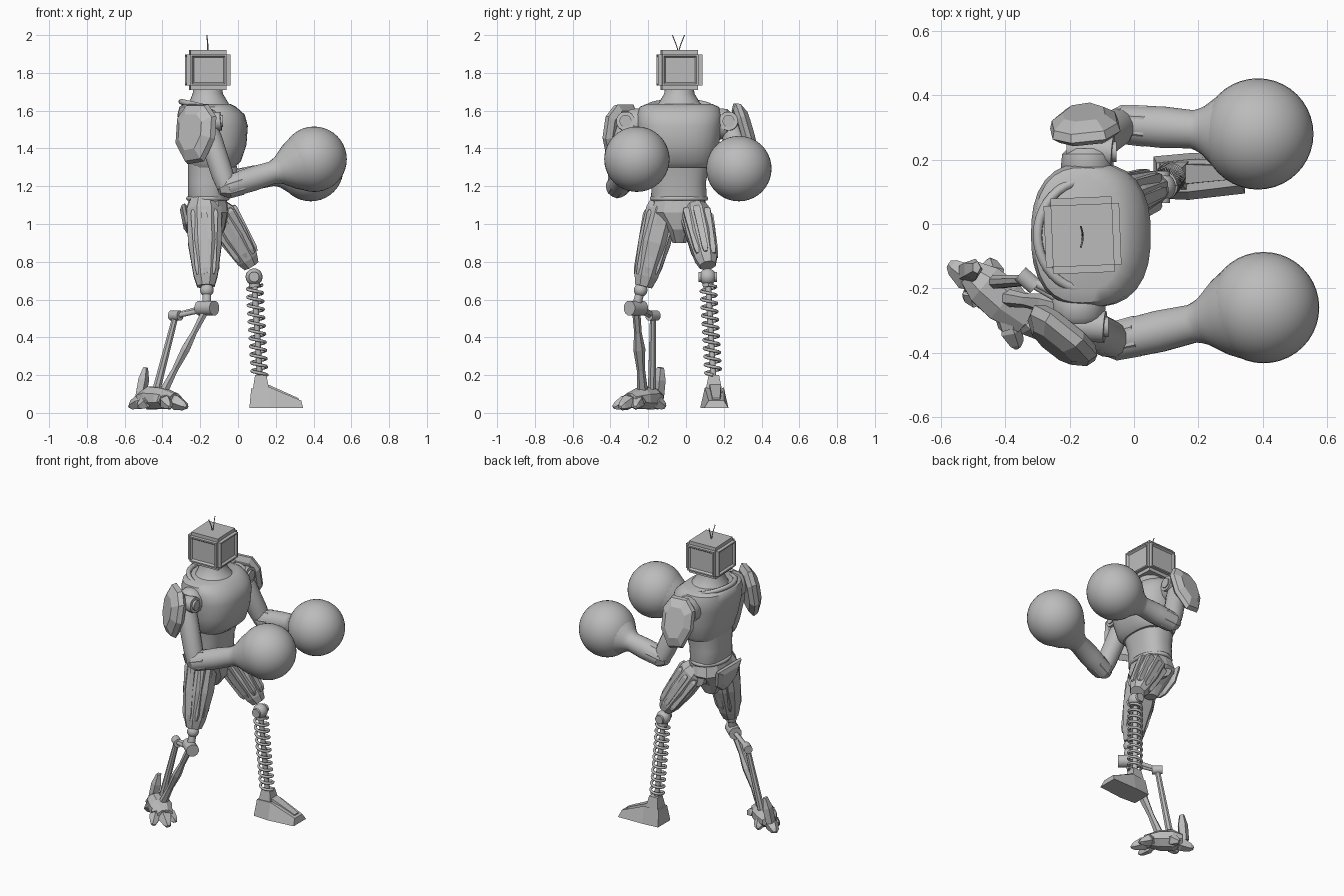
import bpy, bmesh, math
from mathutils import Vector, Matrix

if "Cube" in bpy.data.objects:
    bpy.data.objects.remove(bpy.data.objects["Cube"])

GREY = bpy.data.materials.new("plain_grey")
GREY.use_nodes = True
GREY.diffuse_color = (0.5, 0.5, 0.5, 1)
GREY.node_tree.nodes["Principled BSDF"].inputs["Base Color"].default_value = (0.5, 0.5, 0.5, 1)


def finish(name, bm, smooth=0):
    bmesh.ops.recalc_face_normals(bm, faces=bm.faces)
    me = bpy.data.meshes.new(name)
    bm.to_mesh(me)
    bm.free()
    ob = bpy.data.objects.new(name, me)
    bpy.context.collection.objects.link(ob)
    me.materials.append(GREY)
    if smooth:
        bpy.ops.object.select_all(action='DESELECT')
        ob.select_set(True)
        bpy.context.view_layer.objects.active = ob
        bpy.ops.object.shade_smooth_by_angle(angle=math.radians(smooth))
    return ob


def skin(name, rings, smooth=0):
    """Join rings of points into a capped tube."""
    bm = bmesh.new()
    vr = [[bm.verts.new(p) for p in r] for r in rings]
    n = len(vr[0])
    for a, b in zip(vr, vr[1:]):
        for i in range(n):
            bm.faces.new((a[i], a[(i + 1) % n], b[(i + 1) % n], b[i]))
    bm.faces.new(vr[0])
    bm.faces.new(vr[-1])
    return finish(name, bm, smooth)


def body(name, sections, n=32, power=2.5, smooth=40):
    """Stack rounded-square sections (z, x0, x1, y0, y1)."""
    rings = []
    for z, x0, x1, y0, y1 in sections:
        ring = []
        for i in range(n):
            a = 2 * math.pi * i / n
            c, s = math.cos(a), math.sin(a)
            k = (abs(c) ** power + abs(s) ** power) ** (-1 / power)
            ring.append(((x0 + x1) / 2 + k * c * (x1 - x0) / 2, (y0 + y1) / 2 + k * s * (y1 - y0) / 2, z))
        rings.append(ring)
    return skin(name, rings, smooth)


def limb(name, p, q, profile, n=8, smooth=0):
    """Tube from p to q; profile holds (position, radius across, radius along the side)."""
    p, q = Vector(p), Vector(q)
    d = (q - p).normalized()
    u = d.cross(Vector((0, 1, 0)) if abs(d.y) < 0.9 else Vector((1, 0, 0))).normalized()
    v = d.cross(u)
    rings = []
    for t, a, b in profile:
        c = p.lerp(q, t)
        rings.append([c + u * a * math.cos(2 * math.pi * (i + .5) / n) + v * b * math.sin(2 * math.pi * (i + .5) / n)
                      for i in range(n)])
    return skin(name, rings, smooth)


def rod(name, p, q, r, r2=None, n=12):
    return limb(name, p, q, [(0, r, r), (1, r2 or r, r2 or r)], n, 40)


def ball(name, c, r, seg=20):
    bm = bmesh.new()
    bmesh.ops.create_uvsphere(bm, u_segments=seg, v_segments=seg // 2, radius=r, matrix=Matrix.Translation(c))
    return finish(name, bm, 60)


def wire(name, pts, r, closed=False):
    cu = bpy.data.curves.new(name, 'CURVE')
    cu.dimensions = '3D'
    cu.bevel_depth = r
    cu.bevel_resolution = 1
    sp = cu.splines.new('POLY')
    sp.points.add(len(pts) - 1)
    for k, p in zip(sp.points, pts):
        k.co = (*p, 1)
    sp.use_cyclic_u = closed
    cu.materials.append(GREY)
    ob = bpy.data.objects.new(name, cu)
    bpy.context.collection.objects.link(ob)
    return ob


def plate(name, c, normal, outline, depth):
    """Domed armour plate: rim outline (side, height) with a smaller raised face."""
    nrm = Vector(normal).normalized()
    u = Vector((0, 0, 1)).cross(nrm).normalized()
    v = nrm.cross(u)
    layers = [(0.8, -depth * .4), (1, 0), (0.93, depth * .5), (0.6, depth)]
    return skin(name, [[Vector(c) + (u * a + v * b) * s + nrm * h for a, b in outline] for s, h in layers])


def wedge(name, top, bottom, z0, zs):
    """Solid from a floor outline up to a top outline with given heights."""
    return skin(name, [[(x, y, z0) for x, y in bottom], [(x, y, z) for (x, y), z in zip(top, zs)]])


# Head: box with recessed panels on the sides
bm = bmesh.new()
bmesh.ops.create_cube(bm, size=1, matrix=Matrix.Translation((-.16, -.035, 1.815)) @ Matrix.Rotation(.04, 4, 'Z')
                      @ Matrix.Diagonal((.235, .235, .21, 1)))
bmesh.ops.bevel(bm, geom=bm.edges[:], offset=.022, segments=2, affect='EDGES')
bm.normal_update()
sides = [f for f in bm.faces if f.calc_area() > .02 and abs(f.normal.z) < .5]
bmesh.ops.inset_individual(bm, faces=sides, thickness=.012, depth=0)
bmesh.ops.inset_individual(bm, faces=sides, thickness=.012, depth=-.012)
finish("head", bm)
for s in (-1, 1):
    wire("antenna", [(-.16, -.04, 1.91), (-.16, -.04 + s * .012, 1.95), (-.165, -.04 + s * .032, 2)], .003)

# Neck, chest, abdomen
body("neck", [(1.73, -.235, -.085, -.11, .04), (1.69, -.24, -.08, -.115, .045), (1.64, -.26, -.05, -.145, .075),
              (1.6, -.28, -.01, -.19, .12), (1.54, -.28, .02, -.21, .14)], power=2)
body("chest", [(1.3, -.255, -.02, -.2, .14), (1.33, -.27, .015, -.225, .16), (1.42, -.295, .045, -.245, .175),
               (1.52, -.315, .052, -.258, .19), (1.58, -.32, .035, -.258, .19), (1.62, -.31, -.01, -.245, .175),
               (1.635, -.29, -.04, -.21, .14)])
body("abdomen", [(1.12, -.255, -.06, -.175, .1), (1.15, -.265, -.055, -.185, .11), (1.22, -.265, -.05, -.18, .105),
                 (1.34, -.265, -.02, -.2, .13)])
turn = [2 * math.pi * i / 40 for i in range(40)]
wire("collar_rim", [(-.145 + .155 * math.cos(a), -.035 + .17 * math.sin(a), 1.612 - .035 * math.cos(a))
                    for a in turn], .016, True)
wire("belt", [(-.16 + .103 * math.cos(a), -.037 + .142 * math.sin(a), 1.135) for a in turn], .013, True)

# Pelvis and hip plates
body("pelvis", [(.9, -.2, -.12, -.07, .0), (.97, -.24, -.07, -.1, .03), (1.06, -.28, -.05, -.19, .12),
                (1.13, -.26, -.06, -.17, .1)], n=12, power=3, smooth=0)
plate("seat_plate", (-.27, -.04, 1.04), (-1, 0, -.2), [(-.13, .07), (.13, .07), (.11, -.04), (.03, -.1), (-.03, -.1),
                                                       (-.11, -.04)], .03)

# Thighs
def thigh(side, p, q, r0, r1):
    limb(side + "_thigh", p, q, [(0, r0 * .75, r0 * .75), (.12, r0, r0 * .95), (.5, r0 * .97, r0 * .92),
                                 (.88, r1 * 1.1, r1 * 1.1), (1, r1 * .8, r1 * .8)], 8)
    d = Vector(q) - Vector(p)
    for off in ((.7, -.75), (-.7, -.75), (.7, .75), (-.7, .75), (0, -1), (0, 1), (1, 0)):
        o = Vector((off[0], off[1], off[0] * -d.x / d.z))
        limb(side + "_thigh_panel", Vector(p) + d * .12 + o * r0 * .82, Vector(p) + d * .86 + o * r1 * .92,
             [(0, .012, .016), (.06, .022, .026), (.9, .02, .022), (1, .01, .014)], 4)


thigh("right", (-.18, -.11, 1.13), (-.17, -.225, .67), .1, .062)
thigh("left", (-.12, .045, 1.09), (.07, .115, .78), .088, .058)
rod("hip_joint", (-.16, -.16, 1.06), (-.14, .1, 1.05), .07)

# Left lower leg: spring on a rod, with a wedge foot
top, foot = Vector((.085, .115, .72)), Vector((.115, .145, .19))
ball("left_knee", top, .045)
rod("left_knee_axle", top + Vector((0, -.05, 0)), top + Vector((0, .05, 0)), .028)
rod("spring_rod", top, foot, .016)
rod("spring_cap", top, top.lerp(foot, .1), .03)
coil = []
for i in range(11 * 16 + 1):
    a, c = 2 * math.pi * i / 16, top.lerp(foot, .08 + .9 * i / 176)
    coil.append(c + Vector((.04 * math.cos(a), .04 * math.sin(a), 0)))
wire("spring", coil, .0085)
wedge("left_ankle", [(.09, .12), (.15, .12), (.15, .175), (.09, .175)], [(.075, .1), (.17, .1), (.17, .195), (.075, .195)],
      .1, [.2, .2, .2, .2])
wedge("left_foot", [(.07, .1), (.17, .1), (.335, .12), (.335, .2), (.17, .2), (.07, .19)],
      [(.06, .08), (.17, .075), (.345, .095), (.345, .225), (.17, .22), (.06, .21)], .025,
      [.13, .135, .065, .065, .135, .13])
wedge("left_toe_ridge", [(.16, .125), (.32, .14), (.32, .18), (.16, .185)], [(.16, .12), (.32, .135), (.32, .185), (.16, .19)],
      .05, [.15, .078, .078, .15])

# Right lower leg: linkage of struts
knee, axle, rear, heel = (Vector(p) for p in ((-.165, -.24, .65), (-.165, -.265, .555), (-.33, -.175, .515), (-.43, -.2, .13)))
side = Vector((.04, -.035, 0))
ball("right_knee", knee, .036)
rod("knee_link", knee, axle, .024)
rod("knee_axle", axle - side, axle + side, .04)
for s in (-.7, .7):
    rod("rear_link", axle + side * s, rear + side * s * .4, .013)
rod("rear_joint", rear - side * .6, rear + side * .6, .027)
rod("rear_strut", rear, heel + Vector((0, .02, 0)), .017, .023, 8)
limb("shin", axle, (-.39, -.23, .12), [(0, .022, .022), (.3, .017, .02), (.5, .026, .032), (.75, .018, .022), (1, .026, .028)], 6)

# Right foot: clawed toes around a central block
limb("right_foot", (-.51, -.15, .08), (-.33, -.3, .075), [(0, .035, .045), (.25, .065, .07), (.6, .06, .075), (1, .03, .05)], 8)
for tip, r in (((-.27, -.35, .03), .034), ((-.36, -.385, .03), .03), ((-.27, -.27, .03), .03), ((-.575, -.125, .035), .034),
               ((-.53, -.22, .03), .03), ((-.45, -.11, .03), .03)):
    t = Vector(tip)
    mid = Vector((-.42, -.23, .1)).lerp(t, .55)
    limb("toe", (-.42, -.23, .1), mid, [(0, r, r), (1, r * 1.2, r * 1.3)], 6)
    limb("claw", mid, t, [(-.1, r, r), (.2, r * 1.25, r * 1.3), (.8, r * .75, r * .8), (1, r * .25, r * .4)], 5)
limb("heel_spur", (-.52, -.15, .08), (-.49, -.135, .24), [(0, .03, .035), (.6, .032, .035), (1, .014, .02)], 5)

# Arms: joint, upper arm, elbow, forearm, glove
def arm(name, shoulder, inner, elbow, hand):
    s, e, h = Vector(shoulder), Vector(elbow), Vector(hand)
    limb(name + "_shoulder", inner, s, [(0, .075, .075), (.2, .085, .085), (.8, .08, .08), (1, .062, .062)], 16, 40)
    rod(name + "_shoulder_hub", s + Vector((-.06, 0, 0)), s + Vector((.08, -.01, .015)), .05, n=20)
    rod(name + "_hub_cap", s + Vector((.07, -.01, .015)), s + Vector((.09, -.01, .015)), .032, n=20)
    limb(name + "_upper_arm", s, e, [(0, .055, .055), (.25, .062, .062), (.8, .06, .06), (1, .052, .052)], 12, 40)
    d = (h - e).normalized()
    limb(name + "_elbow", e - d * .045, e + d * .08, [(0, .03, .035), (.35, .062, .062), (1, .066, .066)], 7)
    limb(name + "_forearm", e, h, [(0, .06, .06), (.3, .065, .065), (.52, .06, .06), (.56, .066, .066), (.6, .075, .075),
                                   (.72, .12, .12), (.85, .155, .155)], 24, 45)
    ball(name + "_glove", h, .173, 40)


arm("right", (-.17, -.31, 1.53), (-.17, -.22, 1.53), (-.06, -.365, 1.195), (.403, -.26, 1.343))
arm("left", (-.145, .235, 1.53), (-.145, .15, 1.53), (-.04, .31, 1.225), (.385, .28, 1.293))

# Shoulder armour
shape = [(-.07, .155), (.06, .155), (.125, .09), (.13, -.03), (.07, -.15), (-.04, -.165), (-.12, -.06), (-.125, .08)]
plate("right_shoulder_plate", (-.22, -.34, 1.48), (-.62, -.77, .15), shape, .06)
plate("left_shoulder_plate", (-.15, .3, 1.49), (-.1, .95, .28), [(a * .85, b) for a, b in shape], .05)
